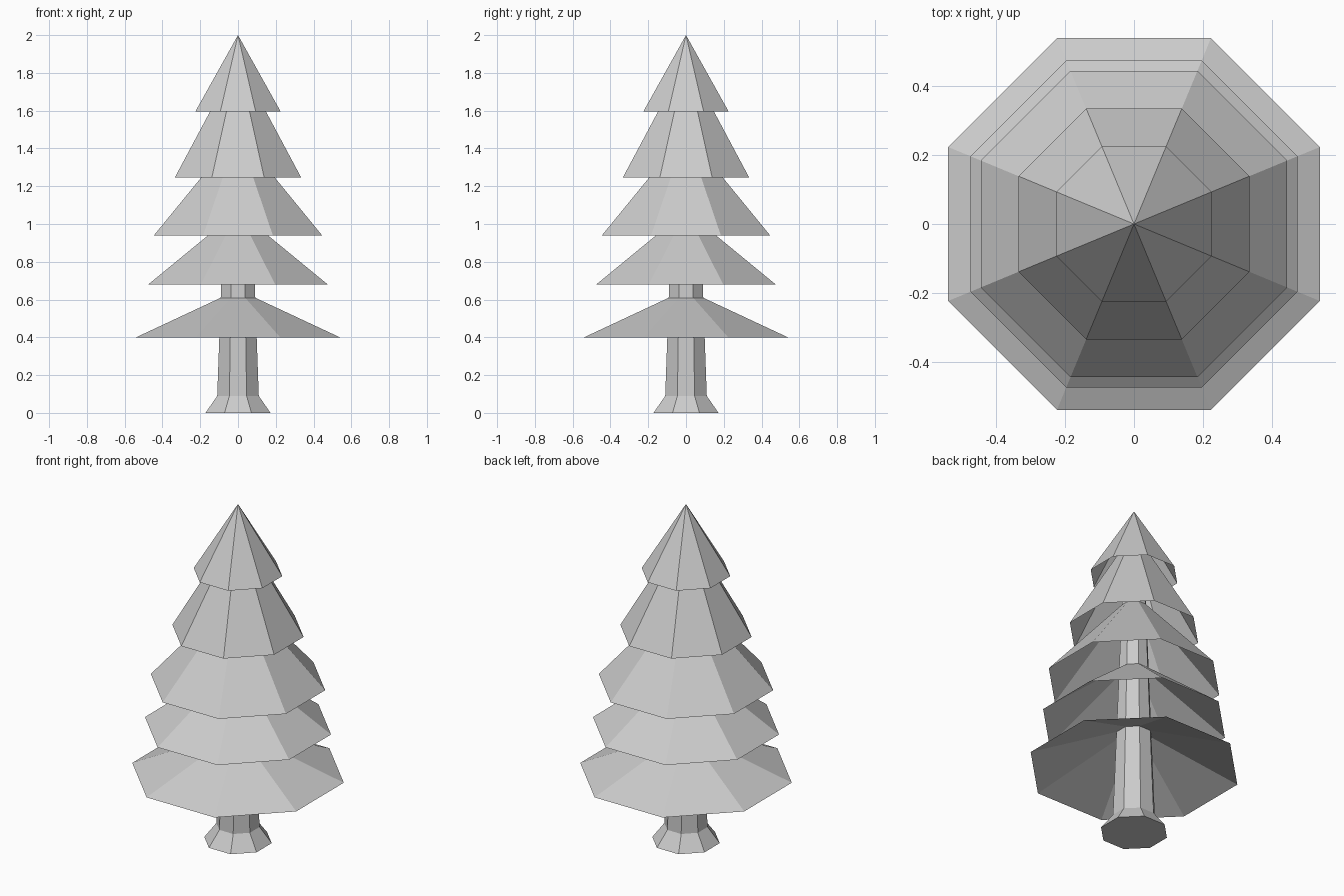
import bpy, bmesh, math

if "Cube" in bpy.data.objects:
    bpy.data.objects.remove(bpy.data.objects["Cube"])

SIDES = 8


def lathe(name, profile, cap_bottom=False, cap_top=False):
    """Octagonal shell from (flat-to-centre distance, height) pairs; distance 0 makes a tip."""
    bm = bmesh.new()
    rings = []
    for dist, z in profile:
        if dist == 0:
            rings.append([bm.verts.new((0, 0, z))] * SIDES)
            continue
        r = dist / math.cos(math.pi / SIDES)
        angles = [(i + 0.5) * math.tau / SIDES for i in range(SIDES)]
        rings.append([bm.verts.new((r * math.cos(a), r * math.sin(a), z)) for a in angles])
    for low, high in zip(rings, rings[1:]):
        for i in range(SIDES):
            j = (i + 1) % SIDES
            quad = [low[i], low[j], high[j], high[i]]
            bm.faces.new(list(dict.fromkeys(quad)))
    if cap_bottom:
        bm.faces.new(rings[0][::-1])
    if cap_top:
        bm.faces.new(rings[-1])
    mesh = bpy.data.meshes.new(name)
    bm.to_mesh(mesh)
    bm.free()
    obj = bpy.data.objects.new(name, mesh)
    bpy.context.collection.objects.link(obj)
    return obj


# Tapered trunk with a flared foot
lathe("trunk", [(0.172, 0), (0.11, 0.09), (0.09, 0.65), (0.05, 1.8)], True, True)

# Open-bottomed branch tiers: rim distance, rim height, top distance, top height
tiers = [
    (0.54, 0.40, 0.090, 0.61),
    (0.475, 0.68, 0.078, 1.006),
    (0.445, 0.94, 0.063, 1.407),
    (0.335, 1.245, 0.051, 1.777),
    (0.226, 1.595, 0, 2.0),
]
for n, (rim, z0, top, z1) in enumerate(tiers, 1):
    lathe(f"branch_tier_{n}", [(rim, z0), (top, z1)])
